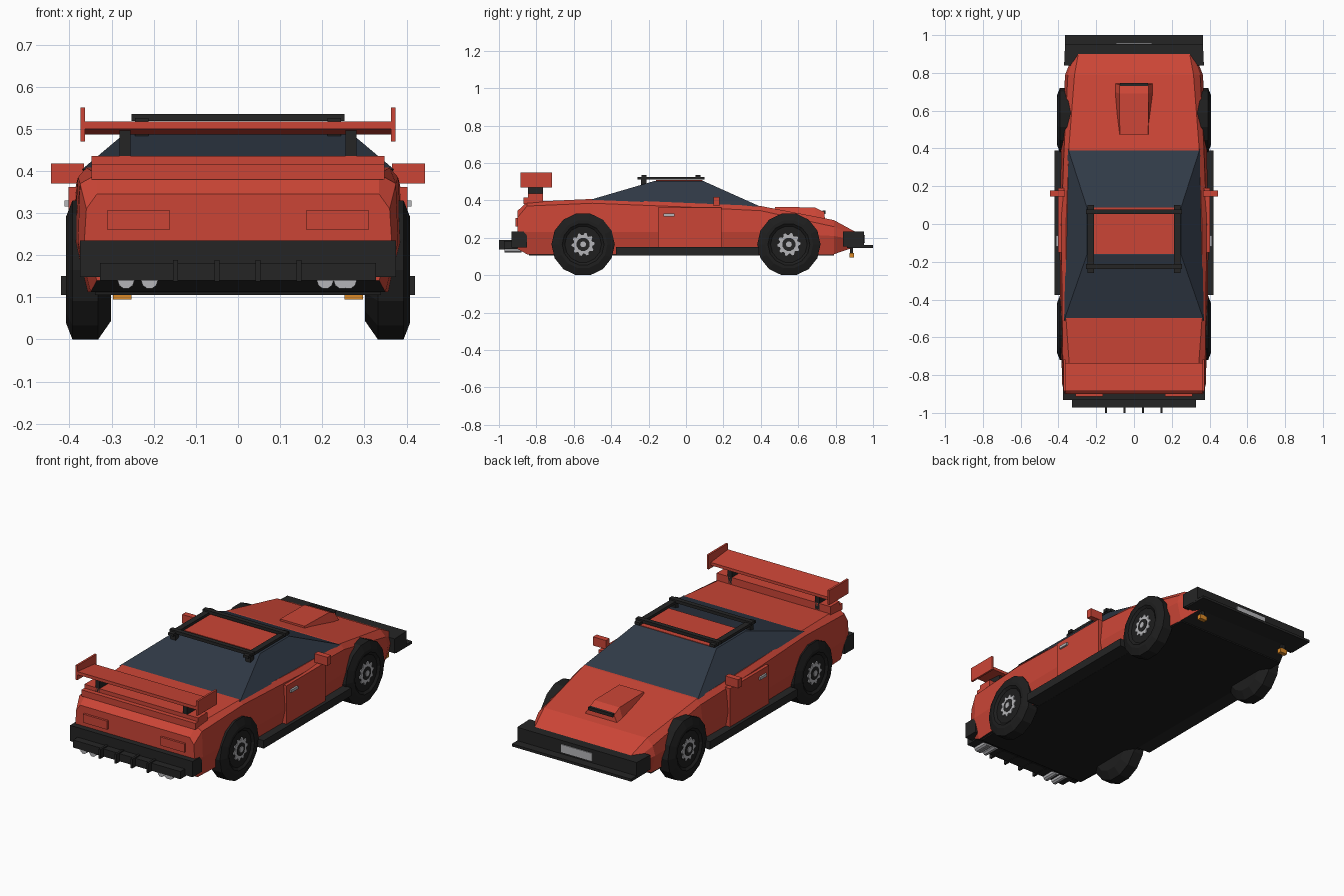
import bpy, bmesh, math
from mathutils import Vector


def mat(name, c):
    m = bpy.data.materials.new(name)
    m.diffuse_color = (*c, 1)
    return m


RED = mat("red_paint", (0.60, 0.060, 0.037))
GLASS = mat("dark_glass", (0.030, 0.042, 0.062))
TRIM = mat("black_trim", (0.018, 0.018, 0.018))
TYRE = mat("tyre_black", (0.013, 0.013, 0.013))
METAL = mat("light_metal", (0.46, 0.46, 0.48))
AMBER = mat("amber", (0.70, 0.25, 0.02))


def make(name, verts, faces, mats, rule=None):
    bm = bmesh.new()
    vs = [bm.verts.new(v) for v in verts]
    for f in faces:
        bm.faces.new([vs[i] for i in f])
    bmesh.ops.recalc_face_normals(bm, faces=bm.faces)
    bm.normal_update()
    if rule:
        for f in bm.faces:
            f.material_index = rule(f)
    me = bpy.data.meshes.new(name)
    bm.to_mesh(me)
    bm.free()
    for m in mats:
        me.materials.append(m)
    ob = bpy.data.objects.new(name, me)
    bpy.context.collection.objects.link(ob)
    return ob


def loft(name, rings, mats, rule=None):
    """Skin closed rings of equal length and cap both ends."""
    n = len(rings[0])
    faces = [tuple(range(n)), tuple(range((len(rings) - 1) * n, len(rings) * n))]
    for r in range(len(rings) - 1):
        for i in range(n):
            j = (i + 1) % n
            faces.append((r * n + i, r * n + j, (r + 1) * n + j, (r + 1) * n + i))
    return make(name, [v for ring in rings for v in ring], faces, mats, rule)


def box(name, x, y, z, m):
    rings = [[(x[0], b, z[0]), (x[1], b, z[0]), (x[1], b, z[1]), (x[0], b, z[1])] for b in y]
    return loft(name, rings, [m])


def pair(name, x, y, z, m):
    box(name + "_right", x, y, z, m)
    box(name + "_left", (-x[1], -x[0]), y, z, m)


def lathe(name, profile, n, centre, axis, mats, rule=None):
    """Spin (offset, radius) points about the x or y axis."""
    rings = []
    for o, r in profile:
        ring = []
        for k in range(n):
            a = 2 * math.pi * (k + 0.5) / n - math.pi / 2
            c, s = r * math.cos(a), r * math.sin(a)
            p = (o, c, s) if axis == "x" else (c, o, s)
            ring.append(Vector(p) + Vector(centre))
        rings.append(ring)
    return loft(name, rings, mats, rule)


# body shell: y, then (half width, z) for sill, crease, shoulder and top edge
stations = [
    (-0.90, (0.335, 0.14), (0.365, 0.23), (0.360, 0.31), (0.335, 0.345)),
    (-0.85, (0.350, 0.112), (0.380, 0.23), (0.375, 0.37), (0.335, 0.392)),
    (-0.50, (0.365, 0.112), (0.390, 0.23), (0.380, 0.385), (0.360, 0.408)),
    (0.00, (0.370, 0.112), (0.395, 0.23), (0.385, 0.365), (0.360, 0.387)),
    (0.40, (0.365, 0.112), (0.385, 0.23), (0.370, 0.345), (0.345, 0.370)),
    (0.79, (0.340, 0.112), (0.365, 0.21), (0.350, 0.260), (0.315, 0.295)),
    (0.90, (0.295, 0.150), (0.320, 0.19), (0.315, 0.212), (0.295, 0.235)),
]
rings = [[(w, y, z) for w, z in p] + [(-w, y, z) for w, z in reversed(p)]
         for y, *p in stations]
loft("body", rings, [RED, TRIM], lambda f: int(f.normal.z < -0.7))
box("floor_pan", (-0.34, 0.34), (-0.84, 0.79), (0.105, 0.14), TYRE)

# cabin glass with a red roof panel on top
lo, hi = [], []
for y, w, z in ((0.40, 0.350, 0.366), (-0.51, 0.370, 0.404)):
    lo += [(w, y, z), (-w, y, z)] if y > 0 else [(-w, y, z), (w, y, z)]
for y, w in ((0.09, 0.25), (-0.165, 0.25)):
    hi += [(w, y, 0.505), (-w, y, 0.505)] if y > 0 else [(-w, y, 0.505), (w, y, 0.505)]
loft("cabin_glass", [lo, hi], [GLASS])
box("roof_panel", (-0.235, 0.235), (-0.16, 0.088), (0.503, 0.508), RED)

# roof rack
pair("rack_rail", (0.213, 0.245), (-0.26, 0.10), (0.512, 0.526), TRIM)
for i, y in enumerate((-0.225, 0.065)):
    box(f"rack_crossbar_{i}", (-0.253, 0.253), (y - 0.013, y + 0.013), (0.518, 0.535), TRIM)
pair("rack_foot", (0.213, 0.245), (-0.24, -0.21), (0.47, 0.515), TRIM)

# doors, handles, mirrors, skirts
pair("door", (0.37, 0.402), (-0.15, 0.19), (0.15, 0.362), RED)
pair("door_handle", (0.40, 0.412), (-0.12, -0.062), (0.315, 0.330), METAL)
pair("mirror", (0.365, 0.444), (0.146, 0.178), (0.37, 0.418), RED)
pair("side_skirt", (0.33, 0.42), (-0.375, 0.39), (0.106, 0.15), TRIM)

# hood scoop with slatted mouth
loft("hood_scoop", [
    [(0.077, 0.475, 0.34), (0.075, 0.475, 0.366), (-0.075, 0.475, 0.366), (-0.077, 0.475, 0.34)],
    [(0.105, 0.70, 0.30), (0.077, 0.69, 0.362), (-0.077, 0.69, 0.362), (-0.105, 0.70, 0.30)],
    [(0.105, 0.745, 0.29), (0.077, 0.738, 0.338), (-0.077, 0.738, 0.338), (-0.105, 0.745, 0.29)],
], [RED])
box("scoop_mouth", (-0.075, 0.075), (0.73, 0.747), (0.328, 0.346), TRIM)

# front bumper, splitter, plate, fog lamps
loft("front_bumper", [
    [(-0.37, 0.84, z), (0.37, 0.84, z), (0.365, 0.953, z), (-0.365, 0.953, z)]
    for z in (0.155, 0.235)], [TRIM])
box("front_splitter", (-0.365, 0.365), (0.86, 1.0), (0.147, 0.161), TRIM)
box("number_plate", (-0.095, 0.095), (0.95, 0.958), (0.172, 0.215), METAL)
pair("fog_lamp", (0.253, 0.297), (0.873, 0.897), (0.095, 0.120), AMBER)
pair("fog_lamp_bracket", (0.265, 0.285), (0.877, 0.893), (0.118, 0.15), TRIM)

# rear bumper, diffuser, fins, exhausts, tail lamps
box("rear_bumper", (-0.375, 0.375), (-0.932, -0.85), (0.148, 0.235), TRIM)
box("diffuser", (-0.328, 0.328), (-0.972, -0.88), (0.14, 0.182), TRIM)
for i, x in enumerate((-0.148, -0.05, 0.048, 0.145)):
    box(f"diffuser_fin_{i}", (x - 0.006, x + 0.006), (-1.0, -0.90), (0.137, 0.188), TRIM)
for i, x in enumerate((-0.266, -0.21, 0.207, 0.247, 0.262)):
    lathe(f"exhaust_{i}", [(-0.97, 0.014), (-0.97, 0.02), (-0.88, 0.02), (-0.88, 0.014)],
          10, (x, 0, 0.14), "y", [METAL])
pair("tail_lamp", (0.163, 0.310), (-0.912, -0.89), (0.26, 0.307), RED)

# rear lip, wing, end plates, supports
box("rear_lip", (-0.348, 0.348), (-0.87, -0.765), (0.38, 0.415), RED)
box("rear_lip_top", (-0.348, 0.348), (-0.845, -0.765), (0.41, 0.436), RED)
loft("wing", [[(x, -0.885, 0.500), (x, -0.885, 0.517), (x, -0.735, 0.502), (x, -0.735, 0.486)]
              for x in (-0.368, 0.368)], [RED])
pair("wing_end_plate", (0.363, 0.374), (-0.885, -0.717), (0.47, 0.55), RED)
pair("wing_support", (0.255, 0.281), (-0.845, -0.765), (0.40, 0.497), TRIM)

# wheels: faceted tyre, toothed metal hub, dark boss, metal cap
TEETH = 10
for sx, side in ((1, "right"), (-1, "left")):
    for y, end in ((0.55, "front"), (-0.55, "rear")):
        c, tag = (0, y, 0.165), f"{end}_{side}"
        R = 0.165 / math.cos(math.pi / 14)
        prof = [(0.302, 0.06), (0.302, 0.125), (0.332, R), (0.393, R),
                (0.408, 0.130), (0.408, 0.112), (0.398, 0.098), (0.398, 0.05)]
        lathe("tyre_" + tag, [(sx * o, r) for o, r in prof], 14, c, "x", [TYRE])
        rim = []
        for x in (0.39, 0.403):
            ring = []
            for k in range(TEETH * 4):
                r = 0.062 if k % 4 < 2 else 0.05
                a = 2 * math.pi * k / (TEETH * 4)
                ring.append((sx * x, y + r * math.cos(a), 0.165 + r * math.sin(a)))
            rim.append(ring)
        loft("rim_" + tag, rim, [METAL])
        lathe("hub_" + tag, [(sx * 0.39, 0.036), (sx * 0.405, 0.036)], 12, c, "x", [TRIM])
        lathe("hub_cap_" + tag, [(sx * 0.39, 0.016), (sx * 0.408, 0.016)], 10, c, "x", [METAL])
